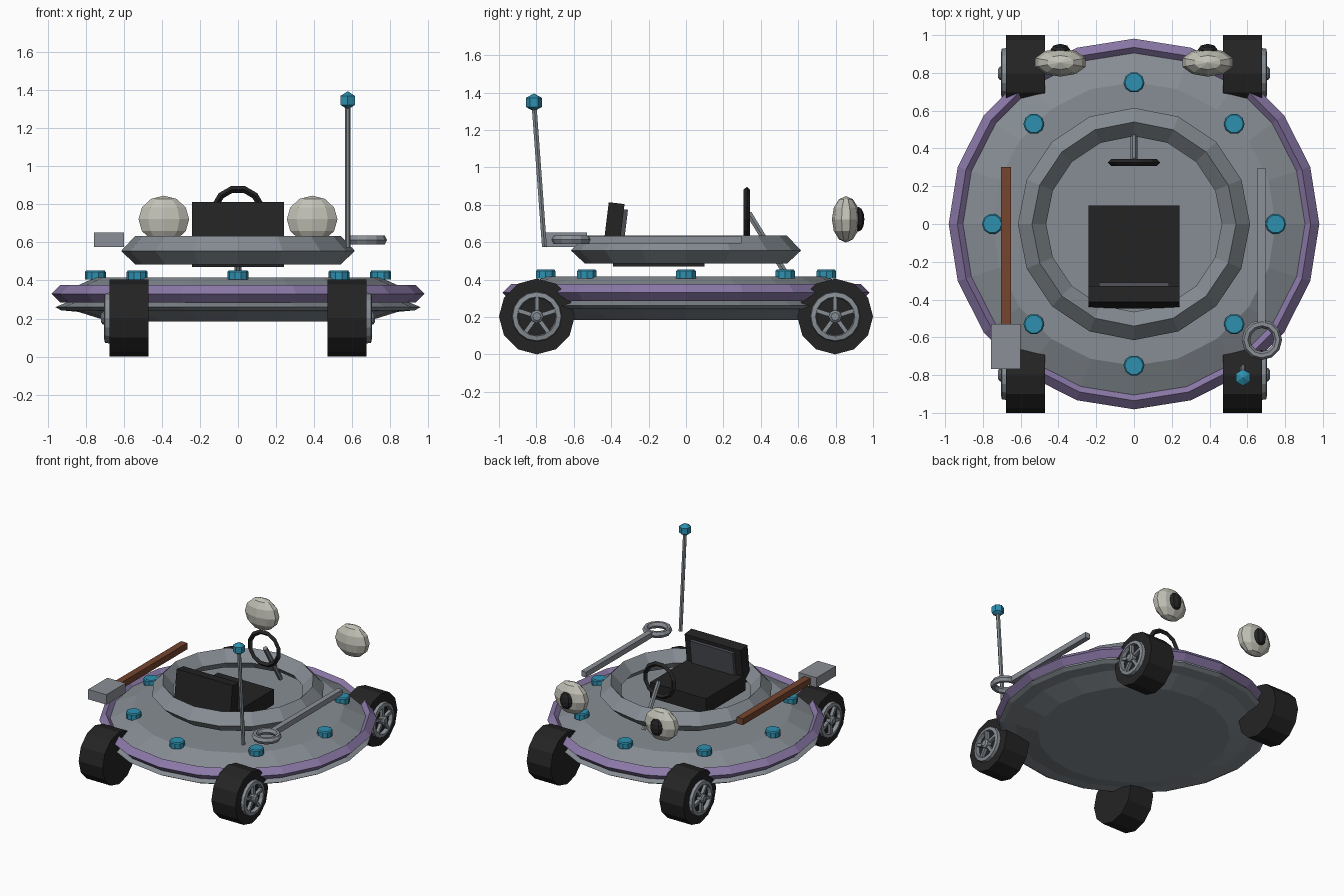
import bpy, bmesh, math
from mathutils import Vector, Matrix

if "Cube" in bpy.data.objects:
    bpy.data.objects.remove(bpy.data.objects["Cube"])

def mat(name, hexa):
    m = bpy.data.materials.new(name)
    c = [((hexa >> s) & 255) / 255 for s in (16, 8, 0)]
    m.diffuse_color = [((v + .055) / 1.055) ** 2.4 if v > .04 else v / 12.92 for v in c] + [1]
    m.use_nodes = True
    m.node_tree.nodes["Principled BSDF"].inputs["Base Color"].default_value = m.diffuse_color
    return m

GREY = mat("hull grey", 0x868D93)
METAL = mat("tool metal", 0x8B9097)
PURPLE = mat("purple", 0x8B79A8)
TEAL = mat("teal", 0x2F90B0)
CREAM = mat("cream", 0xC2C1B6)
BROWN = mat("brown wood", 0x75452F)
BLACK = mat("black", 0x242424)
DARK = mat("dark grey", 0x4C4E55)

def make(name, bm, m):
    bmesh.ops.recalc_face_normals(bm, faces=bm.faces)
    me = bpy.data.meshes.new(name)
    bm.to_mesh(me)
    bm.free()
    me.materials.append(m)
    ob = bpy.data.objects.new(name, me)
    bpy.context.collection.objects.link(ob)
    return ob

def lathe(bm, prof, n, M=Matrix(), closed=False):
    """Revolve (radius, height) points round local z."""
    rings = [[bm.verts.new(M @ Vector((r * math.cos(2 * math.pi * i / n), r * math.sin(2 * math.pi * i / n), z)))
              for i in range(n)] for r, z in prof]
    pairs = list(zip(rings, rings[1:])) + ([(rings[-1], rings[0])] if closed else [])
    for a, b in pairs:
        for i in range(n):
            j = (i + 1) % n
            bm.faces.new((a[i], a[j], b[j], b[i]))
    if not closed:
        bm.faces.new(rings[0])
        bm.faces.new(rings[-1])

def turned(name, prof, n, m, M=Matrix(), closed=False):
    bm = bmesh.new()
    lathe(bm, prof, n, M, closed)
    return make(name, bm, m)

def diamond(R, r, z=0):
    return [(R + r, z), (R, z + r), (R - r, z), (R, z - r)]

def box(name, lo, hi, m, M=Matrix()):
    lo, hi = Vector(lo), Vector(hi)
    bm = bmesh.new()
    bmesh.ops.create_cube(bm, size=1, matrix=M @ Matrix.Translation((lo + hi) / 2) @ Matrix.Diagonal((*(hi - lo), 1)))
    return make(name, bm, m)

def rod(name, a, b, r, m, n=6):
    a, b = Vector(a), Vector(b)
    d = b - a
    M = Matrix.Translation(a) @ d.to_track_quat('Z', 'Y').to_matrix().to_4x4()
    return turned(name, [(r, 0), (r, d.length)], n, m, M)

def ball(name, c, s, m, u, v):
    bm = bmesh.new()
    bmesh.ops.create_uvsphere(bm, u_segments=u, v_segments=v, radius=1,
                              matrix=Matrix.Translation(c) @ Matrix.Diagonal((*s, 1)))
    return make(name, bm, m)

# saucer hull, purple rim and floating cockpit ring
turned("hull", [(.68, .185), (.84, .235), (.93, .243), (.96, .26), (.90, .285), (.93, .335), (.75, .415)], 20, GREY)
turned("rim_band", diamond(.935, .046, .33), 20, PURPLE, closed=True)
turned("cockpit_ring", [(.615, .555), (.54, .635), (.465, .555), (.54, .485)], 16, GREY, closed=True)

# deck lights
for k in range(8):
    a = k * math.pi / 4
    turned(f"deck_light_{k}", [(.055, .405), (.055, .445), (.048, .453)], 10, TEAL,
           Matrix.Translation((.75 * math.cos(a), .75 * math.sin(a), 0)))

# wheels: tyre, rim ring, spokes and hub on the outer side
for sx in (-1, 1):
    for sy in (-1, 1):
        tag = ("left" if sx < 0 else "right") + ("_front" if sy < 0 else "_back")
        # local z points outward along x
        M = Matrix.Translation((0, sy * .7975, .2025)) @ Matrix.Rotation(sx * math.pi / 2, 4, 'Y')
        turned("tyre_" + tag, [(.2025, .47), (.2025, .677)], 12, BLACK, M)
        bm = bmesh.new()
        lathe(bm, [(.135, .67), (.13, .70), (.105, .705), (.098, .67)], 16, M, True)
        lathe(bm, [(.035, .67), (.035, .71), (.022, .72)], 8, M)
        for k in range(5):
            R = Matrix.Rotation(2 * math.pi * k / 5 + math.pi, 4, 'Z')
            bmesh.ops.create_cube(bm, size=1, matrix=M @ R @ Matrix.Translation((.07, 0, .685))
                                  @ Matrix.Diagonal((.085, .022, .03, 1)))
        make("rim_" + tag, bm, GREY)

# headlights with dark lenses
for sx, tag in ((-1, "left"), (1, "right")):
    ball("headlight_" + tag, (sx * .39, .855, .722), (.14, .075, .124), CREAM, 10, 6)
    ball("lens_" + tag, (sx * .39, .922, .722), (.052, .032, .066), BLACK, 8, 6)

# seat
box("seat_base", (-.242, -.39, .47), (.242, .098, .59), BLACK)
T = Matrix.Translation((0, -.40, .55)) @ Matrix.Rotation(-math.radians(7), 4, 'X')
box("seat_back", (-.242, -.045, -.02), (.242, .04, .26), BLACK, T)
box("seat_back_pad", (-.185, .03, .05), (.185, .062, .232), DARK, T)

# steering wheel and column
turned("steering_wheel", diamond(.126, .018), 12, BLACK,
       Matrix.Translation((0, .325, .757)) @ Matrix.Rotation(math.pi / 2, 4, 'X') @ Matrix.Rotation(math.pi / 12, 4, 'Z'),
       closed=True)
rod("steering_column", (0, .335, .755), (0, .525, .445), .018, GREY)

# antenna
rod("antenna_mast", (.577, -.757, .575), (.577, -.812, 1.33), .015, GREY)
ball("antenna_tip", (.577, -.813, 1.347), (.05, .05, .048), TEAL, 6, 3)

# hammer on the left side
box("hammer_handle", (-.703, -.55, .585), (-.65, .302, .635), BROWN)
box("hammer_head", (-.757, -.768, .575), (-.6, -.53, .652), METAL)

# wrench on the right side
box("wrench_handle", (.655, -.53, .592), (.697, .297, .634), METAL)
turned("wrench_ring", [(.107, .613), (.095, .636), (.075, .636), (.062, .613), (.075, .59), (.095, .59)], 12, METAL,
       Matrix.Translation((.677, -.613, 0)), closed=True)
